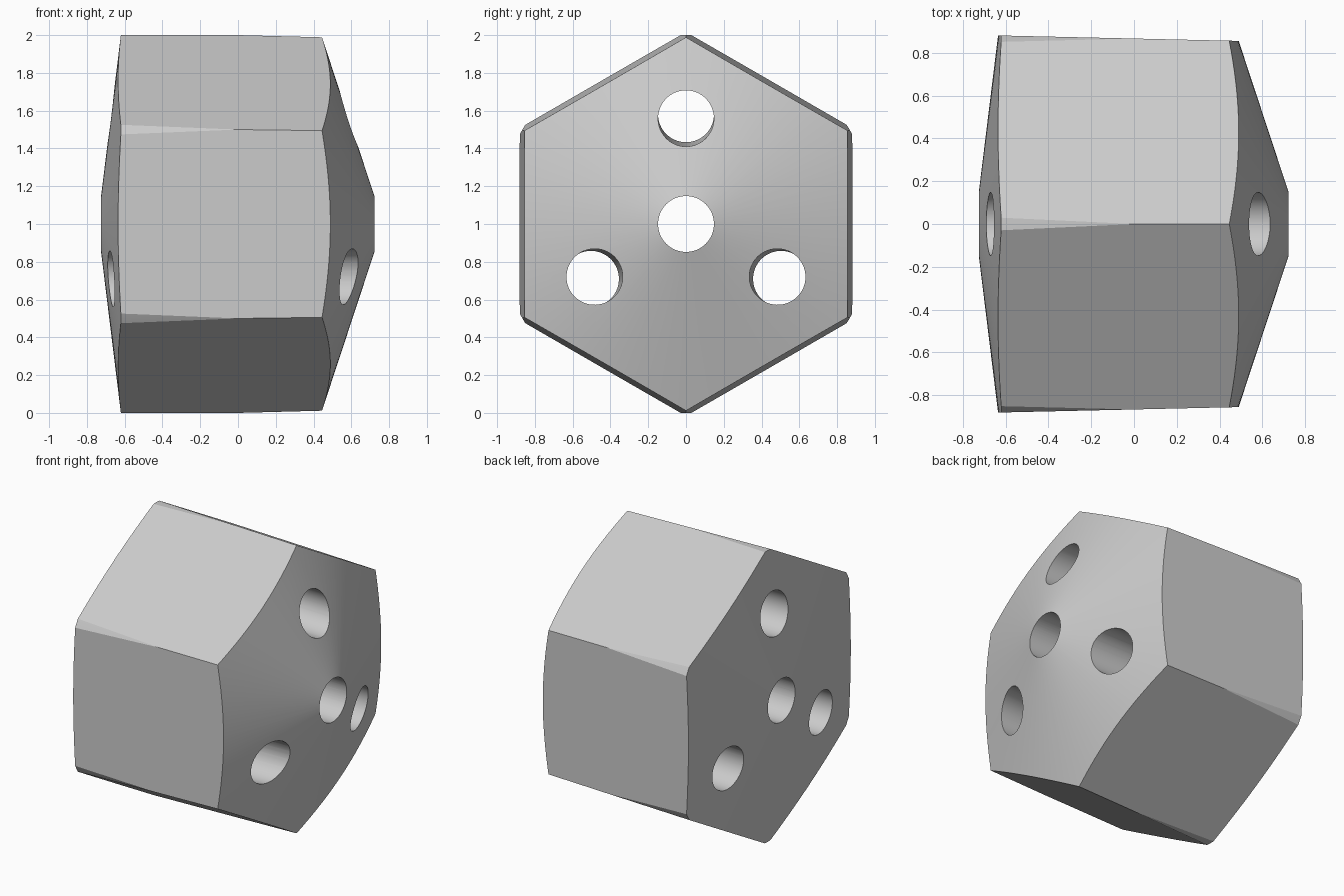
import bpy, bmesh
from math import tau, radians, tan
from mathutils import Matrix, Vector

if "Cube" in bpy.data.objects:
    bpy.data.objects.remove(bpy.data.objects["Cube"], do_unlink=True)

CENTRE = Matrix.Translation((0, 0, 1))
BORE_RADIUS = 0.148


def lathe(name, profile, steps, matrix=Matrix.Identity(4)):
    """Spin (x, radius) points around the x axis into a closed solid."""
    bm = bmesh.new()
    verts = [bm.verts.new((x, 0, r)) for x, r in profile]
    edges = [bm.edges.new(pair) for pair in zip(verts, verts[1:])]
    bmesh.ops.spin(bm, geom=verts + edges, cent=(0, 0, 0), axis=(1, 0, 0),
                   angle=tau, steps=steps)
    bmesh.ops.remove_doubles(bm, verts=bm.verts, dist=1e-5)
    bmesh.ops.recalc_face_normals(bm, faces=bm.faces)
    mesh = bpy.data.meshes.new(name)
    bm.to_mesh(mesh)
    bm.free()
    obj = bpy.data.objects.new(name, mesh)
    obj.matrix_world = CENTRE @ matrix
    bpy.context.collection.objects.link(obj)
    return obj


# Slightly tapered hexagonal block
taper = tan(radians(1.5))
button = lathe("hexagonal_button", [(-1, 0), (-1, 1 + taper), (1, 1 - taper), (1, 0)], 6)

# Round envelope: shallow cone at the back, steep cone at the front
left_slope, right_slope = 0.1228, 0.33
envelope = lathe("round_envelope",
                 [(-0.743, 0), (-0.743 + left_slope, 1),
                  (0.771 - right_slope, 1), (0.771, 0)], 120)

# One straight central bore and three slightly tilted bores around it
bore = [(-1.2, 0), (-1.2, BORE_RADIUS), (1.2, BORE_RADIUS), (1.2, 0)]
cutters = [(envelope, 'INTERSECT'), (lathe("centre_bore", bore, 64), 'DIFFERENCE')]
for i in range(3):
    place = (Matrix.Rotation(i * tau / 3, 4, 'X')
             @ Matrix.Translation((0, 0, 0.569))
             @ Matrix.Rotation(radians(1), 4, 'Y'))
    cutters.append((lathe(f"outer_bore_{i + 1}", bore, 64, place), 'DIFFERENCE'))

for cutter, operation in cutters:
    cutter.hide_render = True
    mod = button.modifiers.new(cutter.name, 'BOOLEAN')
    mod.operation = operation
    mod.solver = 'EXACT'
    mod.object = cutter

# Bake the cuts and drop the cutters
bpy.context.view_layer.update()
graph = bpy.context.evaluated_depsgraph_get()
finished = bpy.data.meshes.new_from_object(button.evaluated_get(graph))
button.modifiers.clear()
button.data = finished
for cutter, _ in cutters:
    bpy.data.objects.remove(cutter, do_unlink=True)

# Plain grey
grey = bpy.data.materials.new("light_grey")
grey.use_nodes = True
colour = (0.6, 0.6, 0.6, 1)
grey.diffuse_color = colour
grey.node_tree.nodes["Principled BSDF"].inputs["Base Color"].default_value = colour
button.data.materials.clear()
button.data.materials.append(grey)

# Smooth cones and bores, crisp hexagon edges
bpy.ops.object.select_all(action='DESELECT')
button.select_set(True)
bpy.context.view_layer.objects.active = button
bpy.ops.object.shade_smooth_by_angle(angle=radians(20))
